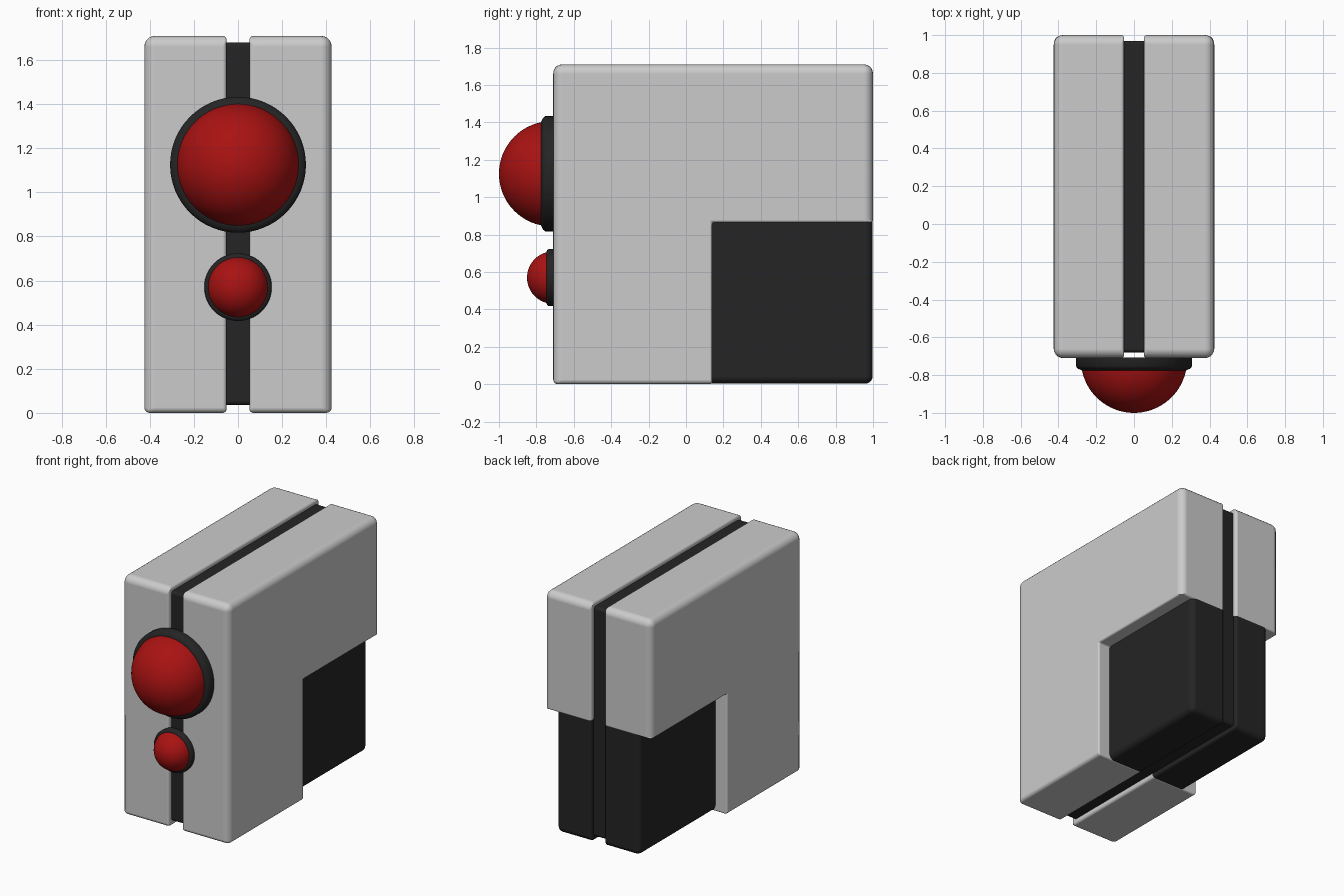
import bpy, bmesh, math

cube = bpy.data.objects.get("Cube")
if cube:
    bpy.data.objects.remove(cube, do_unlink=True)


def material(name, rgb):
    m = bpy.data.materials.new(name)
    m.use_nodes = True
    m.diffuse_color = (*rgb, 1)
    m.node_tree.nodes["Principled BSDF"].inputs["Base Color"].default_value = (*rgb, 1)
    return m


GREY = material("light grey", (0.6, 0.6, 0.6))
DARK = material("dark rubber", (0.018, 0.018, 0.018))
RED = material("red lens", (0.4, 0.006, 0.006))


def finish(name, bm, mat, angle=40):
    bmesh.ops.recalc_face_normals(bm, faces=bm.faces)
    mesh = bpy.data.meshes.new(name)
    bm.to_mesh(mesh)
    bm.free()
    mesh.materials.append(mat)
    ob = bpy.data.objects.new(name, mesh)
    bpy.context.collection.objects.link(ob)
    bpy.ops.object.select_all(action="DESELECT")
    ob.select_set(True)
    bpy.context.view_layer.objects.active = ob
    bpy.ops.object.shade_smooth_by_angle(angle=math.radians(angle))
    return ob


def slab(name, profile, x0, x1, mat, width, weight):
    """Extrude a side profile (y, z) across x and round its edges by rule."""
    bm = bmesh.new()
    face = bm.faces.new([bm.verts.new((x0, y, z)) for y, z in profile])
    new = bmesh.ops.extrude_face_region(bm, geom=[face])["geom"]
    bmesh.ops.translate(bm, verts=[v for v in new if isinstance(v, bmesh.types.BMVert)],
                        vec=(x1 - x0, 0, 0))
    layer = bm.edges.layers.float.new("bevel_weight_edge")
    for e in bm.edges:
        e[layer] = weight((e.verts[0].co + e.verts[1].co) / 2)
    ob = finish(name, bm, mat)
    bev = ob.modifiers.new("Rounded edges", "BEVEL")
    bev.limit_method = "WEIGHT"
    bev.width = width
    bev.segments = 5
    bev.harden_normals = True
    return ob


def turned(name, profile, centre_y, z, mat, steps=64):
    """Spin a (radius, y) profile about a front-to-back axis."""
    bm = bmesh.new()
    verts = [bm.verts.new((r, centre_y + y, z)) for r, y in profile]
    edges = [bm.edges.new(p) for p in zip(verts, verts[1:])]
    bmesh.ops.spin(bm, geom=verts + edges, cent=(0, centre_y, z), axis=(0, 1, 0),
                   angle=math.tau, steps=steps)
    bmesh.ops.remove_doubles(bm, verts=bm.verts, dist=0.0002)
    return finish(name, bm, mat)


FRONT, BACK, TOP = -0.71, 1.0, 1.71
NOTCH_Y, NOTCH_Z = 0.14, 0.865
HALF, GAP, GRIP = 0.425, 0.052, 0.33


def shell_weight(mid):
    if abs(mid.x) < GAP + 0.01:
        return 0.35          # edges along the centre groove
    if mid.y > NOTCH_Y - 0.01 and mid.z < NOTCH_Z + 0.01:
        return 0.25          # edges around the notch
    if mid.z < 0.01:
        return 0.5           # underside
    return 1.0


def grip_weight(mid):
    return 0.4 if abs(mid.x) < GAP + 0.01 else 1.0


# Two shell halves and the two grip halves set into their notches
shell = [(FRONT, 0), (NOTCH_Y, 0), (NOTCH_Y, NOTCH_Z), (BACK, NOTCH_Z), (BACK, TOP), (FRONT, TOP)]
grip = [(NOTCH_Y - 0.06, 0.003), (BACK - 0.002, 0.003),
        (BACK - 0.002, NOTCH_Z + 0.06), (NOTCH_Y - 0.06, NOTCH_Z + 0.06)]
for side, s in (("left", 1), ("right", -1)):
    slab(side + "_shell", shell, s * GAP, s * HALF, GREY, 0.05, shell_weight)
    slab(side + "_grip", grip, s * (GAP + 0.002), s * GRIP, DARK, 0.04, grip_weight)

# Recessed core seen in the centre groove
core = [(FRONT + 0.03, 0.035), (BACK - 0.03, 0.035), (BACK - 0.03, TOP - 0.03), (FRONT + 0.03, TOP - 0.03)]
slab("centre_core", core, -0.07, 0.07, DARK, 0.02, lambda mid: 1.0)

# Domed buttons on rimmed bases
for name, z, rim, dome, depth, seat in (("large", 1.125, 0.308, 0.281, 0.065, -0.719),
                                        ("small", 0.57, 0.153, 0.14, 0.037, -0.71)):
    lip = dome - 0.004
    ring = [(0, 0.004), (rim, 0.004), (rim, -depth * 0.65),
            ((rim * 2 + lip) / 3, -depth * 0.85), (lip, -depth), (0, -depth)]
    turned(name + "_button_rim", ring, FRONT, z, DARK)
    arc = [(dome * math.cos(a), -dome * math.sin(a))
           for a in (math.pi / 2 * i / 20 for i in range(21))]
    turned(name + "_button_dome", arc, seat, z, RED)
